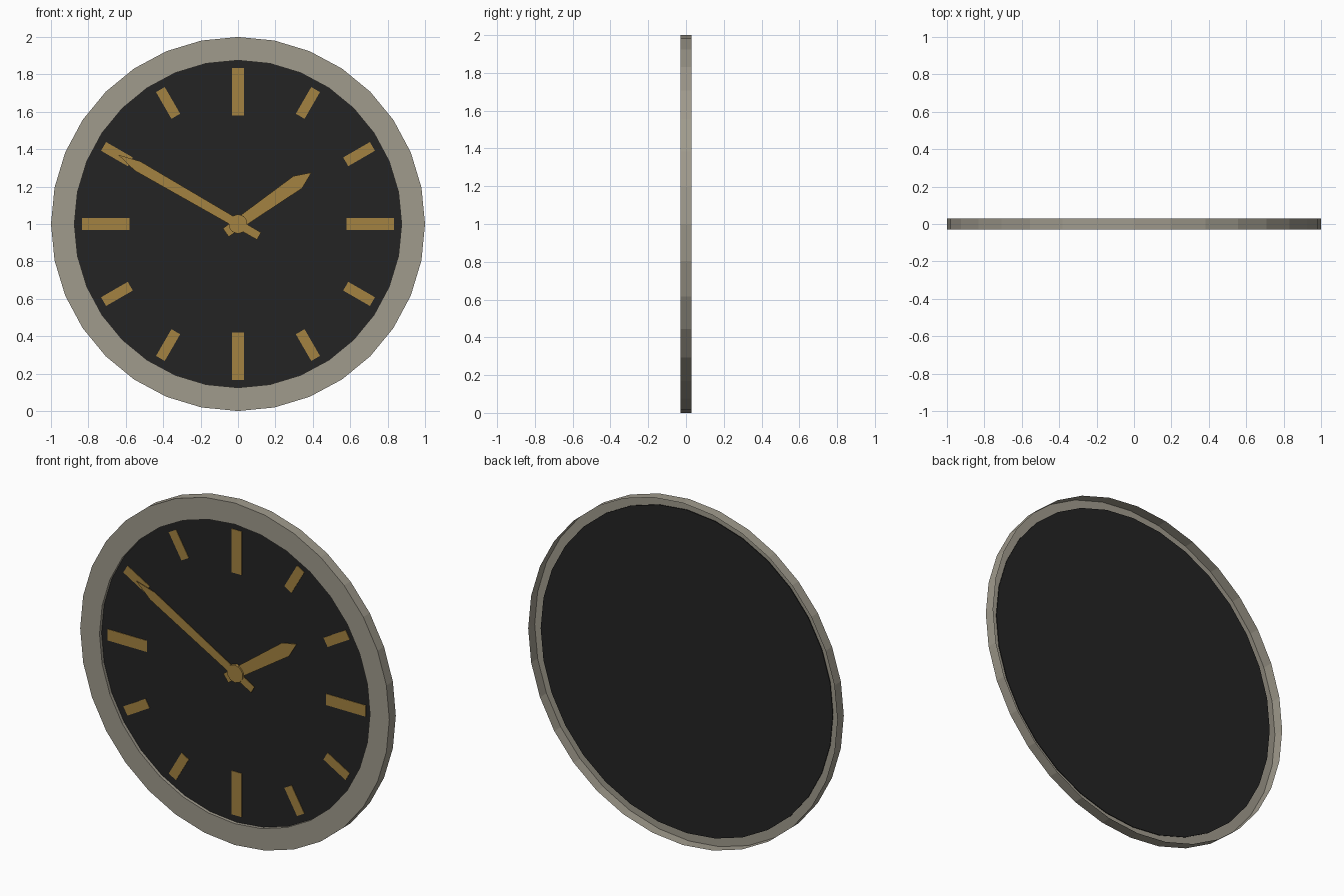
import bpy, bmesh
from math import sin, cos, pi, radians
from mathutils import Matrix

if "Cube" in bpy.data.objects:
    bpy.data.objects.remove(bpy.data.objects["Cube"], do_unlink=True)

SIDES = 32
CENTRE = Matrix.Translation((0, 0, 1))


def make_material(name, rgb):
    mat = bpy.data.materials.new(name)
    mat.use_nodes = True
    mat.diffuse_color = (*rgb, 1)
    bsdf = mat.node_tree.nodes["Principled BSDF"]
    bsdf.inputs["Base Color"].default_value = (*rgb, 1)
    return mat


stone = make_material("warm grey", (0.35, 0.325, 0.265))
black = make_material("black", (0.017, 0.017, 0.017))
gold = make_material("gold", (0.37, 0.225, 0.053))


def finish(name, bm, mat, angle=0):
    """Turn clockwise by an angle in degrees and move to the clock centre."""
    bmesh.ops.recalc_face_normals(bm, faces=bm.faces)
    bm.transform(CENTRE @ Matrix.Rotation(radians(angle), 4, 'Y'))
    mesh = bpy.data.meshes.new(name)
    bm.to_mesh(mesh)
    bm.free()
    mesh.materials.append(mat)
    obj = bpy.data.objects.new(name, mesh)
    bpy.context.collection.objects.link(obj)
    return obj


def plate(name, outline, front, back, mat, angle=0):
    """Extrude an x, z outline along y."""
    bm = bmesh.new()
    face = bm.faces.new([bm.verts.new((x, front, z)) for x, z in outline])
    new = bmesh.ops.extrude_face_region(bm, geom=[face])["geom"]
    verts = [v for v in new if isinstance(v, bmesh.types.BMVert)]
    bmesh.ops.translate(bm, verts=verts, vec=(0, back - front, 0))
    # keep both end caps
    if len(bm.faces) < len(outline) + 2:
        bm.faces.new([v for v in bm.verts if v not in verts])
    return finish(name, bm, mat, angle)


def circle(radius, sides):
    return [(radius * sin(2 * pi * i / sides), radius * cos(2 * pi * i / sides))
            for i in range(sides)]


def hand_outline(tail, tail_w, shoulder, shoulder_w, tip):
    return [(-tail_w, -tail), (-shoulder_w, shoulder), (0, tip),
            (shoulder_w, shoulder), (tail_w, -tail)]


# rim: an open-backed shell with a flat front and a short inner lip
bm = bmesh.new()
rings = [[bm.verts.new((x, y, z)) for x, z in circle(r, SIDES)]
         for r, y in [(1, 0.03), (1, -0.03), (0.875, -0.03), (0.875, -0.011)]]
for a, b in zip(rings, rings[1:]):
    for i in range(SIDES):
        j = (i + 1) % SIDES
        bm.faces.new((a[i], a[j], b[j], b[i]))
finish("rim", bm, stone)

# dial, slightly wider than the opening in the rim
plate("dial", circle(0.945, SIDES), -0.011, -0.007, black)

# hour markers: long at the quarters, short between
for hour in range(12):
    inner, outer, w = (0.58, 0.835, 0.033) if hour % 3 == 0 else (0.665, 0.83, 0.027)
    bar = [(-w, inner), (-w, outer), (w, outer), (w, inner)]
    plate(f"hour_marker_{hour}", bar, -0.014, -0.011, gold, hour * 30)

# hands and hub
plate("hour_hand", hand_outline(0.08, 0.027, 0.39, 0.04, 0.48),
      -0.02, -0.016, gold, 55)
plate("minute_hand", hand_outline(0.13, 0.022, 0.62, 0.029, 0.74),
      -0.025, -0.021, gold, -60)
plate("hub", circle(0.052, 10), -0.029, -0.011, gold)
